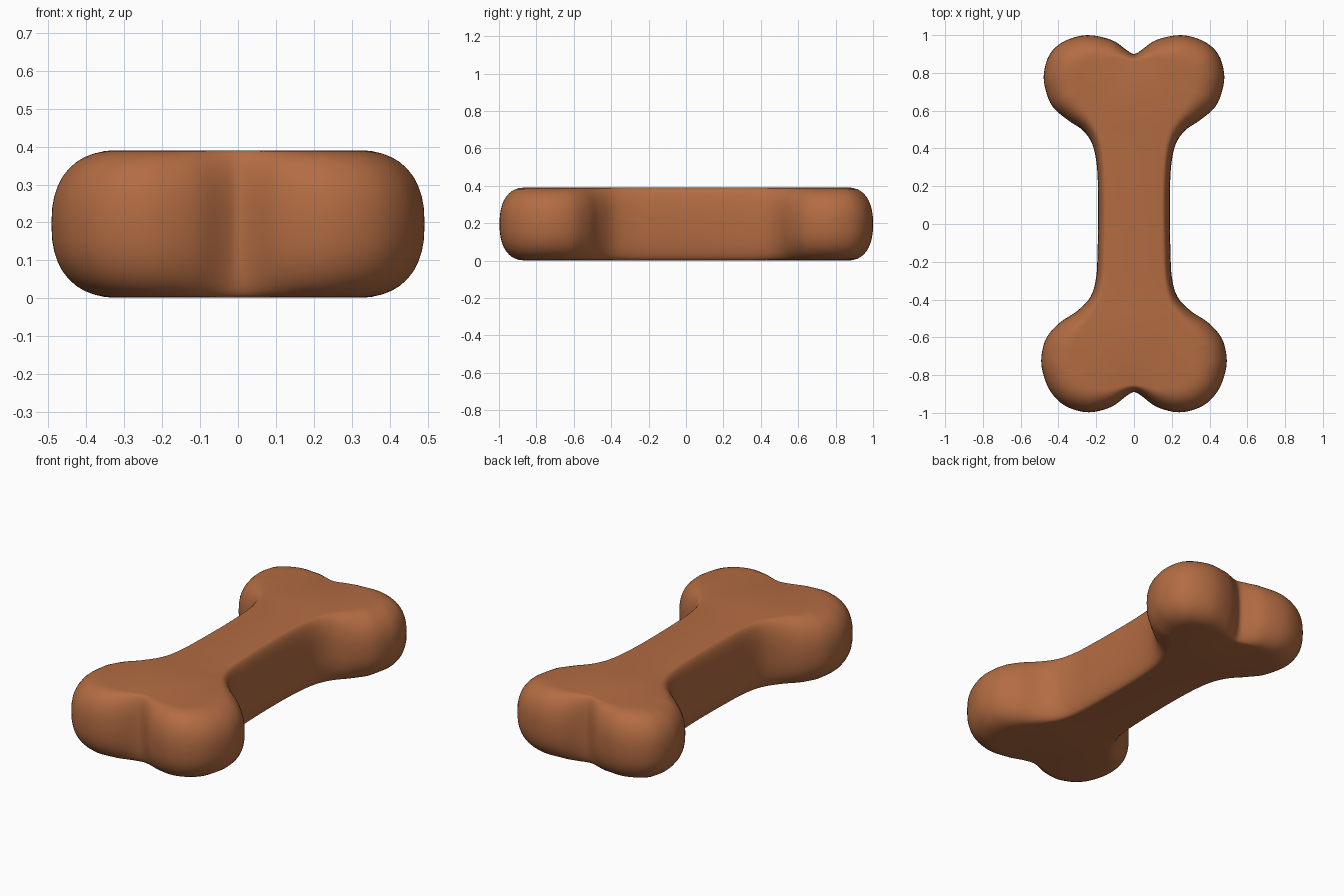
import bpy, bmesh, math
from mathutils import Vector

if "Cube" in bpy.data.objects:
    bpy.data.objects.remove(bpy.data.objects["Cube"])

# Right half of the outline from front notch to back notch: x, y, edge rounding depth
HALF = [(0, -.89, .04), (.04, -.91, .06), (.12, -.968, .11), (.24, -.997, .14), (.36, -.965, .16),
        (.44, -.89, .17), (.482, -.79, .18), (.49, -.70, .18), (.462, -.60, .16), (.39, -.52, .12),
        (.30, -.46, .08), (.23, -.385, .055), (.20, -.28, .045), (.193, -.14, .045), (.19, 0, .045),
        (.19, .16, .045), (.197, .31, .045), (.22, .42, .055), (.27, .495, .08), (.35, .55, .12),
        (.43, .62, .16), (.468, .71, .18), (.477, .80, .18), (.445, .90, .17), (.37, .967, .16),
        (.25, 1.0, .14), (.12, .975, .11), (.045, .925, .06), (0, .90, .04)]
Z_LOW, Z_HIGH, POWER, STEPS, LEVELS = 0.002, 0.39, 2.4, 4, 20

knots = [Vector(p) for p in HALF]
knots += [Vector((-p.x, p.y, p.z)) for p in reversed(knots[1:-1])]


def smooth_loop(pts):
    """Closed Catmull-Rom curve through the points."""
    out, n = [], len(pts)
    for i in range(n):
        a, b, c, d = (pts[(i + k) % n] for k in (-1, 0, 1, 2))
        for s in range(STEPS):
            t = s / STEPS
            out.append(0.5 * (2 * b + (c - a) * t + (2 * a - 5 * b + 4 * c - d) * t * t
                              + (3 * b - a - 3 * c + d) * t ** 3))
    return out


loop = smooth_loop(knots)
n = len(loop)
inward = []
for i in range(n):
    t = loop[(i + 1) % n] - loop[i - 1]
    inward.append(Vector((-t.y, t.x)).normalized())

# Stack inset outlines following a rounded side profile
bm = bmesh.new()
rings = []
for k in range(LEVELS + 1):
    a = math.pi * (k / LEVELS - 0.5)
    inset = 1 - abs(math.cos(a)) ** (2 / POWER)
    h = math.copysign(abs(math.sin(a)) ** (2 / POWER), a)
    z = (Z_LOW + Z_HIGH) / 2 + h * (Z_HIGH - Z_LOW) / 2
    rings.append([bm.verts.new((p.x + q.x * p.z * inset, p.y + q.y * p.z * inset, z))
                  for p, q in zip(loop, inward)])
for lo, hi in zip(rings, rings[1:]):
    for i in range(n):
        j = (i + 1) % n
        bm.faces.new((lo[i], lo[j], hi[j], hi[i]))

# Flat bottom and top
caps = [bm.faces.new(rings[0][::-1]), bm.faces.new(rings[-1])]
bmesh.ops.triangulate(bm, faces=caps)
bmesh.ops.recalc_face_normals(bm, faces=bm.faces)
for f in bm.faces:
    f.smooth = True

mesh = bpy.data.meshes.new("bone")
bm.to_mesh(mesh)
bm.free()
bone = bpy.data.objects.new("bone", mesh)
bpy.context.collection.objects.link(bone)

mat = bpy.data.materials.new("biscuit brown")
mat.diffuse_color = (0.45, 0.15, 0.055, 1)
mat.use_nodes = True
mat.node_tree.nodes["Principled BSDF"].inputs["Base Color"].default_value = mat.diffuse_color
mesh.materials.append(mat)
